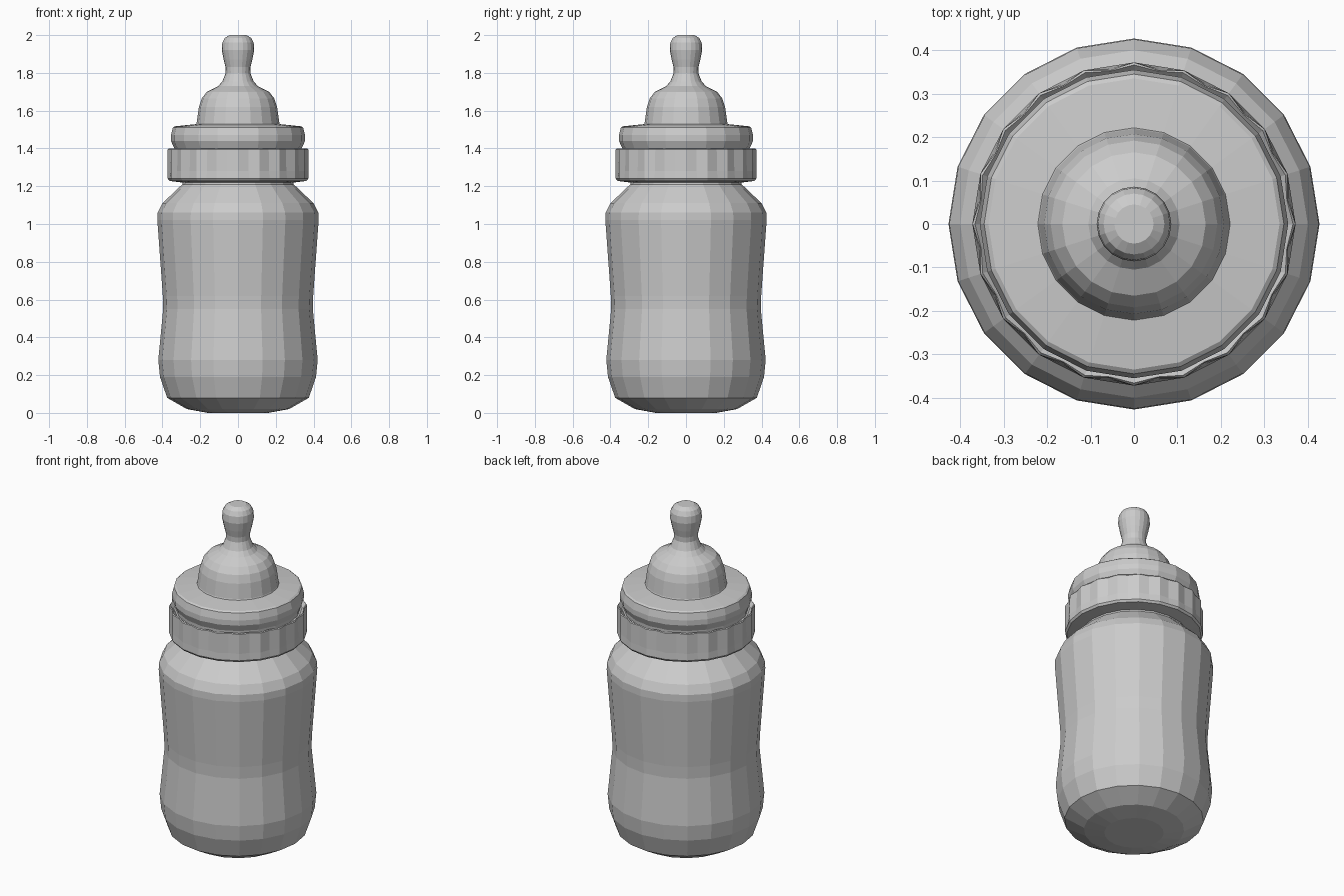
import bpy, bmesh
from math import cos, sin, pi

if "Cube" in bpy.data.objects:
    bpy.data.objects.remove(bpy.data.objects["Cube"])

SIDES = 20


def lathe(name, profile, scallops=None):
    """Spin an (r, z) profile; scallops gives each row's radius factor between ridges."""
    n = SIDES * (2 if scallops else 1)
    bm = bmesh.new()
    rings = []
    for row, (r, z) in enumerate(profile):
        ring = []
        for i in range(n):
            k = r
            if scallops and i % 2:
                k = r * cos(pi / SIDES) * scallops[row]
            a = 2 * pi * i / n
            ring.append(bm.verts.new((k * cos(a), k * sin(a), z)))
        rings.append(ring)
    for lo, hi in zip(rings, rings[1:]):
        for i in range(n):
            j = (i + 1) % n
            bm.faces.new((lo[i], lo[j], hi[j], hi[i]))
    bm.faces.new(rings[0][::-1])
    bm.faces.new(rings[-1])
    bmesh.ops.recalc_face_normals(bm, faces=bm.faces)
    mesh = bpy.data.meshes.new(name)
    bm.to_mesh(mesh)
    bm.free()
    obj = bpy.data.objects.new(name, mesh)
    bpy.context.collection.objects.link(obj)
    return obj


# Bottle with a gently pinched waist
lathe("bottle_body", [
    (0.16, 0.0), (0.27, 0.02), (0.375, 0.08), (0.413, 0.19), (0.422, 0.28),
    (0.396, 0.55), (0.398, 0.62), (0.427, 1.02), (0.425, 1.06), (0.40, 1.11),
    (0.295, 1.21), (0.29, 1.25)])

# Gripped screw ring, scalloped between its ridges, with a groove inside the rim
lathe("screw_ring", [
    (0.30, 1.22), (0.363, 1.228), (0.372, 1.24), (0.372, 1.28), (0.372, 1.395),
    (0.366, 1.40), (0.345, 1.38)],
    scallops=[1, 1, 1, 0.985, 0.975, 0.985, 1])

# Collar holding the teat
lathe("collar", [
    (0.335, 1.37), (0.337, 1.40), (0.355, 1.44), (0.355, 1.47), (0.345, 1.51),
    (0.335, 1.517), (0.21, 1.53)])

# Teat
lathe("teat", [
    (0.225, 1.52), (0.219, 1.535), (0.207, 1.62), (0.192, 1.665), (0.165, 1.70),
    (0.105, 1.73), (0.083, 1.755), (0.065, 1.80), (0.066, 1.83), (0.076, 1.87),
    (0.086, 1.92), (0.083, 1.96), (0.07, 1.985), (0.045, 2.0)])
